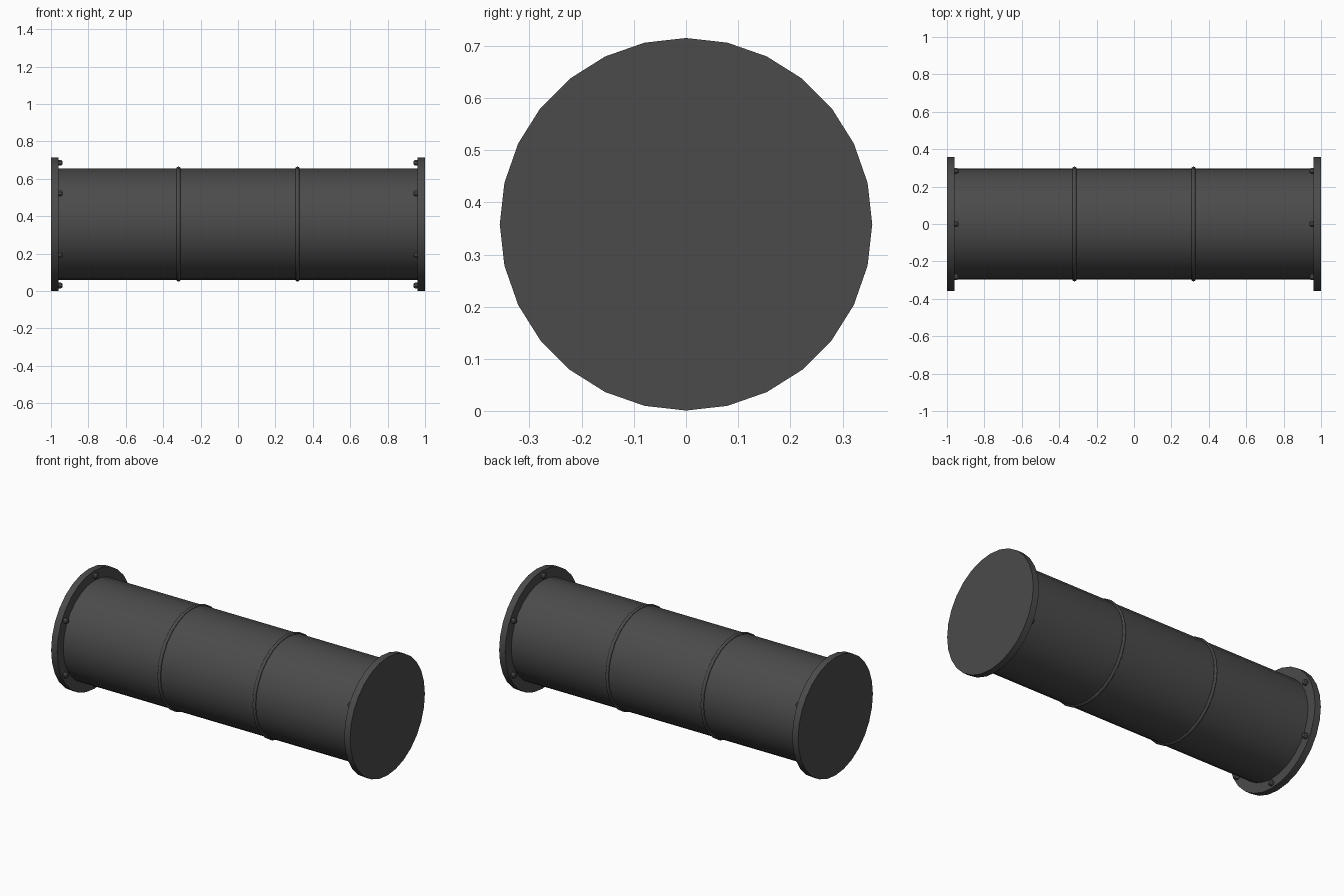
import bpy
from math import pi, sin, cos

cube = bpy.data.objects.get("Cube")
if cube:
    bpy.data.objects.remove(cube, do_unlink=True)

CENTER_Z = 0.358
SIDES = 28

steel = bpy.data.materials.new("dark_grey_steel")
steel.use_nodes = True
grey = (0.07, 0.07, 0.07, 1)
steel.diffuse_color = grey
steel.node_tree.nodes["Principled BSDF"].inputs["Base Color"].default_value = grey


def lathe(name, profile, sides, y=0.0, z=CENTER_Z, phase=0.0):
    """Turn an (x, radius) profile around a line along x, capping open ends."""
    n = len(profile)
    verts = [(x, y + r * sin(phase + 2 * pi * i / sides), z + r * cos(phase + 2 * pi * i / sides))
             for i in range(sides) for x, r in profile]
    faces = []
    for i in range(sides):
        a, b = i * n, (i + 1) % sides * n
        faces += [(a + k, b + k, b + k + 1, a + k + 1) for k in range(n - 1)]
    faces.append([i * n for i in reversed(range(sides))])
    faces.append([i * n + n - 1 for i in range(sides)])
    mesh = bpy.data.meshes.new(name)
    mesh.from_pydata(verts, [], faces)
    mesh.materials.append(steel)
    obj = bpy.data.objects.new(name, mesh)
    bpy.context.collection.objects.link(obj)
    # consistent outward normals and smooth shading with sharp rims
    bpy.ops.object.select_all(action='DESELECT')
    obj.select_set(True)
    bpy.context.view_layer.objects.active = obj
    bpy.ops.object.mode_set(mode='EDIT')
    bpy.ops.mesh.select_all(action='SELECT')
    bpy.ops.mesh.normals_make_consistent(inside=False)
    bpy.ops.object.mode_set(mode='OBJECT')
    bpy.ops.object.shade_smooth_by_angle(angle=pi / 6)
    return obj


# Main pipe
lathe("pipe_body", [(-0.97, 0.298), (0.97, 0.298)], SIDES)

for side, label in ((1, "left"), (-1, "right")):
    # Solid end flange
    lathe(f"{label}_flange", [(side * 0.96, 0.357), (side * 1.0, 0.357)], SIDES)

    # Raised rounded weld band
    band = [(side * 0.318 + 0.011 * cos(pi * k / 6), 0.296 + 0.011 * sin(pi * k / 6))
            for k in range(7)]
    lathe(f"{label}_band", band, SIDES)

    # Ring of bolts on the inner flange face
    for i in range(6):
        a = i * pi / 3
        lathe(f"{label}_bolt_{i + 1}",
              [(side * 0.965, 0.017), (side * 0.947, 0.017), (side * 0.939, 0.011)],
              8, y=0.328 * sin(a), z=CENTER_Z + 0.328 * cos(a), phase=pi / 8)
